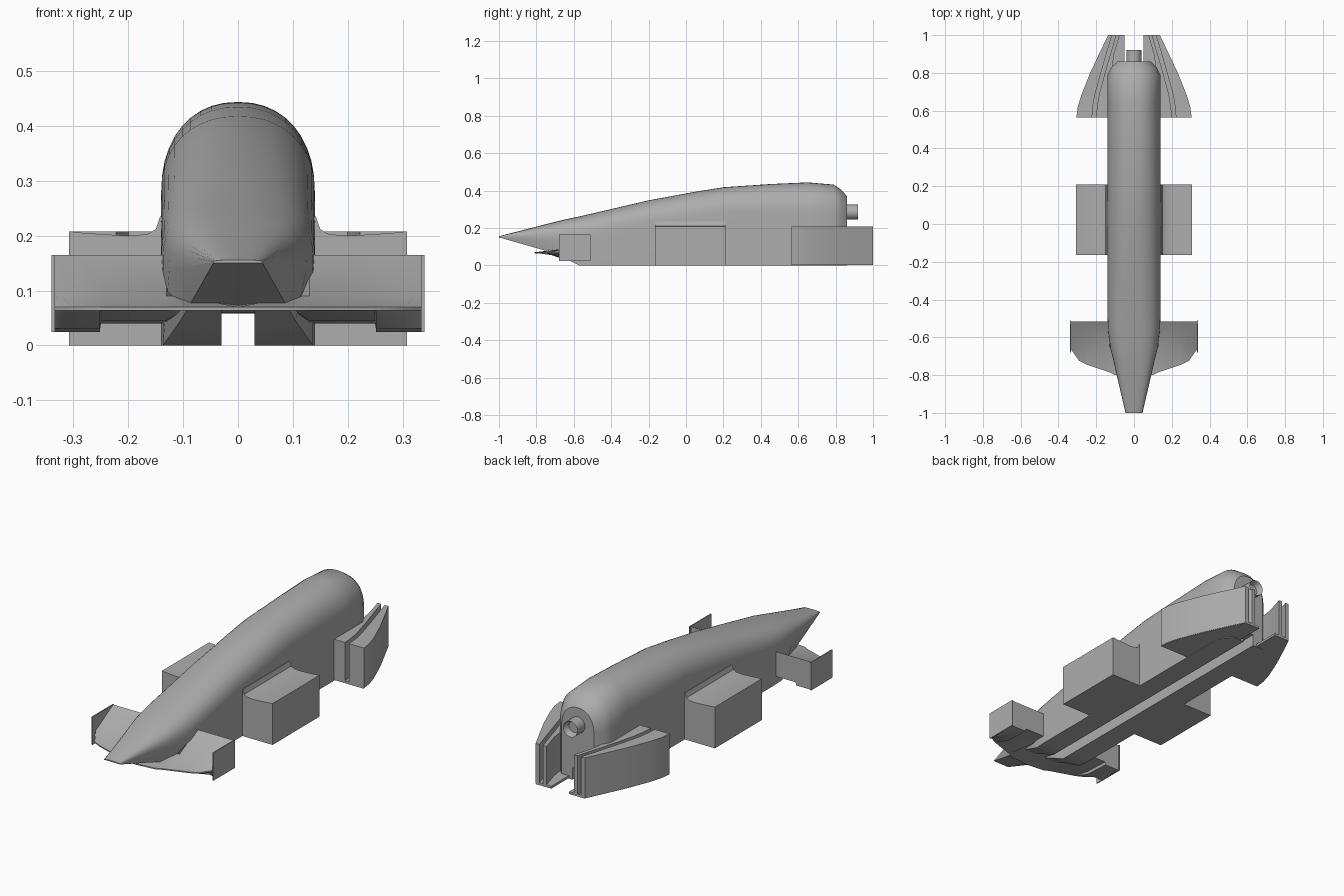
import bpy, bmesh, math
from mathutils import Matrix

cube = bpy.data.objects.get("Cube")
if cube:
    bpy.data.objects.remove(cube, do_unlink=True)

grey = bpy.data.materials.new("plain_grey")
grey.use_nodes = True
colour = (0.42, 0.42, 0.42, 1)
grey.diffuse_color = colour
grey.node_tree.nodes["Principled BSDF"].inputs["Base Color"].default_value = colour


def finish(name, bm, mirror=False, angle=30):
    """Turn a bmesh into a shaded object, optionally mirrored across x."""
    bmesh.ops.recalc_face_normals(bm, faces=bm.faces)
    mesh = bpy.data.meshes.new(name)
    bm.to_mesh(mesh)
    bm.free()
    for poly in mesh.polygons:
        poly.use_smooth = True
    mesh.set_sharp_from_angle(angle=math.radians(angle))
    mesh.materials.append(grey)
    obj = bpy.data.objects.new(name, mesh)
    bpy.context.collection.objects.link(obj)
    if mirror:
        obj.modifiers.new("Mirror", 'MIRROR').use_axis[0] = True
    return obj


def loft(name, rings, mirror=False, angle=30, cap_start=True):
    """Skin a row of closed rings and cap the ends."""
    bm = bmesh.new()
    rows = [[bm.verts.new(p) for p in ring] for ring in rings]
    n = len(rows[0])
    for a, b in zip(rows, rows[1:]):
        for i in range(n):
            j = (i + 1) % n
            bm.faces.new((a[i], a[j], b[j], b[i]))
    if cap_start:
        bm.faces.new(rows[0])
    bm.faces.new(rows[-1])
    return finish(name, bm, mirror, angle)


def box(name, x, y, z, mirror=True):
    ring = lambda yy: [(x[0], yy, z[0]), (x[1], yy, z[0]), (x[1], yy, z[1]), (x[0], yy, z[1])]
    return loft(name, [ring(y[0]), ring(y[1])], mirror)


# Body: arched section with a groove along the underside
def body_ring(y, top, width, shoulder, bottom, bottom_width, power):
    roof = max(bottom, 0.06)
    half = [(0.03, roof), (0.03, bottom), (bottom_width, bottom)]
    steps = 10
    for i in range(steps):
        a = math.pi / 2 * i / steps
        half.append((width * math.cos(a) ** (2 / power),
                     shoulder + (top - shoulder) * math.sin(a) ** (2 / power)))
    right = [(x, y, z) for x, z in half]
    left = [(-x, y, z) for x, z in reversed(half)]
    return right + [(0, y, top)] + left


stations = [
    (-1.0, 0.156, 0.045, 0.152, 0.15, 0.045, 3),
    (-0.72, 0.228, 0.11, 0.14, 0.07, 0.09, 3),
    (-0.66, 0.243, 0.125, 0.14, 0.045, 0.105, 2.9),
    (-0.57, 0.262, 0.137, 0.15, 0.0, 0.137, 2.7),
    (-0.5, 0.278, 0.14, 0.16, 0.0, 0.14, 2.6),
    (-0.2, 0.348, 0.14, 0.22, 0.0, 0.14, 2.3),
    (0.05, 0.394, 0.14, 0.26, 0.0, 0.14, 2.2),
    (0.2, 0.418, 0.14, 0.28, 0.0, 0.14, 2.2),
    (0.45, 0.435, 0.14, 0.28, 0.0, 0.14, 2.2),
    (0.65, 0.444, 0.14, 0.28, 0.0, 0.14, 2.2),
    (0.79, 0.432, 0.14, 0.28, 0.0, 0.14, 2.2),
    (0.83, 0.405, 0.12, 0.27, 0.0, 0.12, 2.2),
    (0.86, 0.37, 0.09, 0.26, 0.0, 0.09, 2.2),
]
loft("body", [body_ring(*s) for s in stations], angle=35)

# Exhaust pipe with a recessed end
bm = bmesh.new()
bmesh.ops.create_cone(bm, cap_ends=True, segments=24, radius1=0.04, radius2=0.04, depth=0.1,
                      matrix=Matrix.Translation((0, 0.87, 0.285)) @ Matrix.Rotation(-math.pi / 2, 4, 'X'))
end = max(bm.faces, key=lambda f: f.calc_center_median().y)
bmesh.ops.inset_region(bm, faces=[end], thickness=0.012)
bmesh.ops.translate(bm, verts=end.verts, vec=(0, -0.03, 0))
finish("exhaust_pipe", bm)

# Side pods with a fillet against the body
pod = [(0.12, 0), (0.308, 0), (0.308, 0.208), (0.28, 0.205), (0.2, 0.2),
       (0.165, 0.203), (0.15, 0.212), (0.142, 0.235), (0.12, 0.235)]
loft("side_pods", [[(x, y, z) for x, z in pod] for y in (-0.165, 0.21)], mirror=True)

# Front wing: swept plate rising into a flap, with a deeper outer section
wing = []
for x, lead, rear, under in [(0, -0.81, 0.075, 0.058), (0.1, -0.8, 0.09, 0.058),
                             (0.13, -0.785, 0.165, 0.04), (0.25, -0.745, 0.165, 0.04),
                             (0.252, -0.744, 0.165, 0.025), (0.29, -0.725, 0.165, 0.025),
                             (0.336, -0.66, 0.165, 0.025)]:
    wing.append([(x, lead, 0.064), (x, lead, 0.07), (x, -0.65, min(0.09, rear)),
                 (x, -0.515, rear), (x, -0.515, under), (x, -0.65, under + 0.006)])
loft("front_wing", wing, mirror=True, cap_start=False)
box("wing_end_plates", (0.334, 0.34), (-0.68, -0.51), (0.025, 0.165))

# Rear guards: two curved walls with a slot between, on a thin floor
def curved_wall(name, rows, low, high):
    loft(name, [[(a, y, low), (b, y, low), (b, y, high), (a, y, high)] for y, a, b in rows], True)


lengths = [0.565, 0.62, 0.68, 0.8, 0.9, 1.0]
outer = [0.305, 0.298, 0.28, 0.232, 0.185, 0.137]
slot_out = [0.222, 0.218, 0.208, 0.175, 0.146, 0.116]
slot_in = [0.2, 0.196, 0.186, 0.154, 0.125, 0.096]
inner = [0.12, 0.12, 0.12, 0.12, 0.105, 0.076]
curved_wall("rear_guard_outer_walls", list(zip(lengths, slot_out, outer)), 0.005, 0.208)
curved_wall("rear_guard_inner_walls", list(zip(lengths, inner, slot_in)), 0.005, 0.208)
curved_wall("rear_guard_floors", [(y, 0.05, o - 0.002) for y, o in zip(lengths, outer)], 0.003, 0.015)
